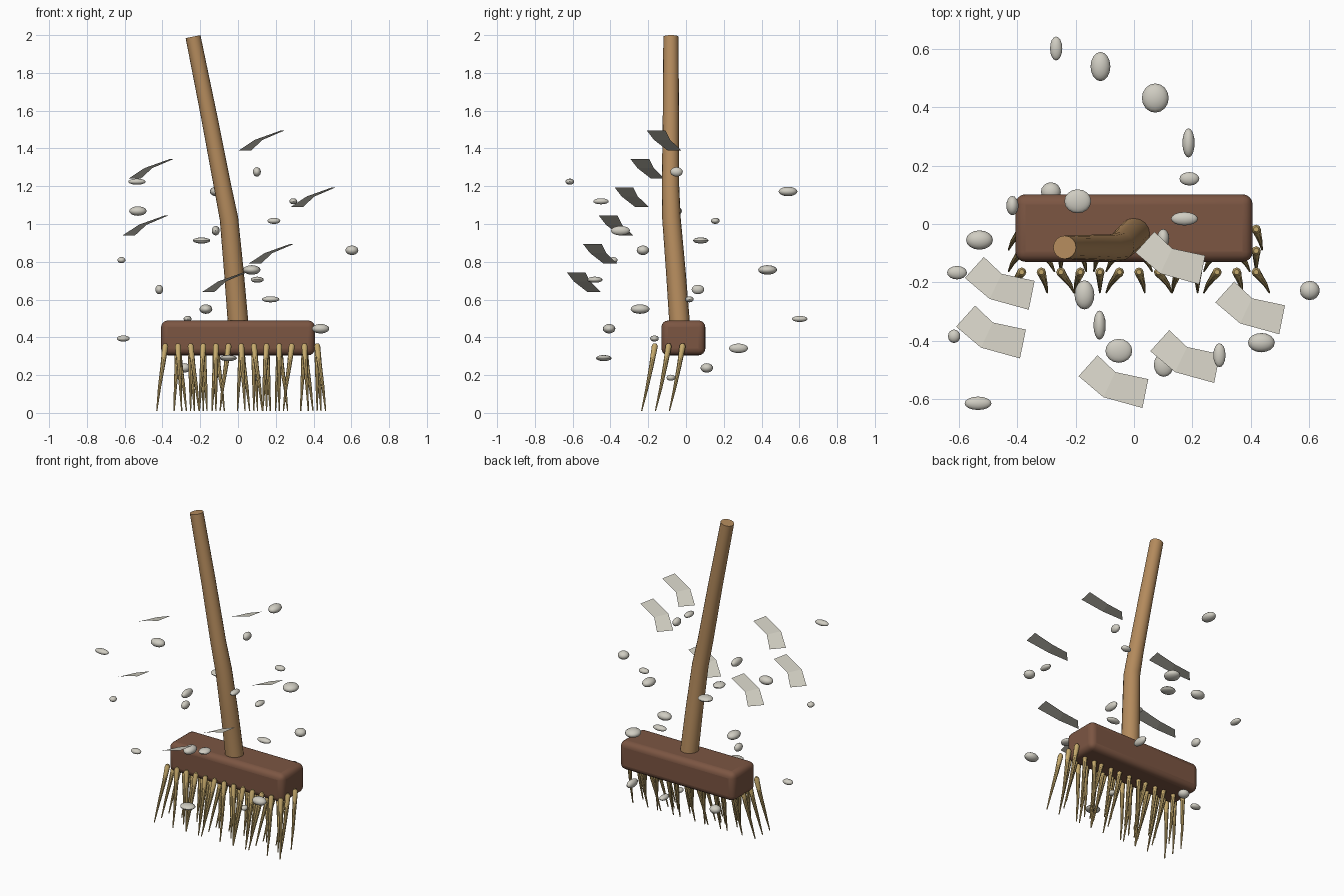
import bpy
import bmesh
import math
from mathutils import Vector

cube = bpy.data.objects.get("Cube")
if cube:
    bpy.data.objects.remove(cube, do_unlink=True)


def material(name, rgb):
    mat = bpy.data.materials.new(name)
    mat.use_nodes = True
    mat.diffuse_color = (*rgb, 1)
    node = next(n for n in mat.node_tree.nodes if n.type == 'BSDF_PRINCIPLED')
    node.inputs["Base Color"].default_value = (*rgb, 1)
    return mat


handle_wood = material("handle wood", (0.46, 0.26, 0.11))
head_wood = material("dark brown wood", (0.2, 0.092, 0.055))
straw = material("straw", (0.56, 0.4, 0.15))
pebble_grey = material("pale grey", (0.63, 0.61, 0.54))
flake_grey = material("pale flake", (0.65, 0.63, 0.55))


def add_object(name, bm, mat, smooth=True):
    mesh = bpy.data.meshes.new(name)
    bm.normal_update()
    bm.to_mesh(mesh)
    bm.free()
    mesh.materials.append(mat)
    obj = bpy.data.objects.new(name, mesh)
    bpy.context.collection.objects.link(obj)
    if smooth:
        bpy.ops.object.select_all(action='DESELECT')
        obj.select_set(True)
        bpy.context.view_layer.objects.active = obj
        bpy.ops.object.shade_smooth_by_angle(angle=math.radians(40))
    return obj


def add_tube(bm, points, radii, sides):
    """Sweep a circle of changing radius along a path and cap both ends."""
    points = [Vector(p) for p in points]
    rings = []
    last = len(points) - 1
    for k, (p, r) in enumerate(zip(points, radii)):
        along = (points[min(k + 1, last)] - points[max(k - 1, 0)]).normalized()
        u = Vector((0, 1, 0)).cross(along).normalized()
        v = along.cross(u)
        angles = [math.tau * s / sides for s in range(sides)]
        rings.append([bm.verts.new(p + r * (u * math.cos(a) + v * math.sin(a)))
                      for a in angles])
    for low, high in zip(rings, rings[1:]):
        for s in range(sides):
            t = (s + 1) % sides
            bm.faces.new((low[s], low[t], high[t], high[s]))
    bm.faces.new(rings[0][::-1])
    bm.faces.new(rings[-1])


# Handle: bent, tapering pole
bm = bmesh.new()
add_tube(bm,
         [(0.005, -0.03, 0.42), (-0.022, -0.054, 0.75), (-0.048, -0.077, 1.03),
          (-0.082, -0.082, 1.2), (-0.155, -0.08, 1.58), (-0.238, -0.08, 1.992)],
         [0.055, 0.052, 0.049, 0.046, 0.043, 0.04], 16)
add_object("handle", bm, handle_wood)

# Head: rounded block
bm = bmesh.new()
bmesh.ops.create_cube(bm, size=1)
bmesh.ops.scale(bm, vec=(0.814, 0.232, 0.184), verts=bm.verts)
bmesh.ops.translate(bm, vec=(0, -0.014, 0.397), verts=bm.verts)
head = add_object("head_block", bm, head_wood)
bevel = head.modifiers.new("rounded edges", 'BEVEL')
bevel.width = 0.035
bevel.segments = 4

# Bristles: three rows of curved, pointed straws leaning to either side
leans = (-0.045, 0.02, 0.045, -0.02, 0)
for row, y in enumerate((-0.165, -0.092, -0.018)):
    bm = bmesh.new()
    for i in range(13):
        x = -0.385 + 0.067 * i
        lean = leans[i * (row + 1) % 5]
        add_tube(bm,
                 [(x + lean, y - 0.07, 0.01),
                  (x + lean * 0.7, y - 0.042, 0.13),
                  (x + lean * 0.3, y - 0.018, 0.25),
                  (x, y, 0.355),
                  (x, y, 0.367)],
                 [0.003, 0.008, 0.012, 0.016, 0.009], 8)
    add_object(f"bristle_row_{row + 1}", bm, straw)

# Flakes: bent strips drifting in front, each a step lower than the last
outline = [(0, 0, 0), (-0.065, -0.072, 0), (0.02, -0.144, 0.056),
           (0.154, -0.181, 0.104), (0.174, -0.082, 0.104), (0.061, -0.058, 0.056)]
flake_spots = [(0.07, -0.026), (-0.515, -0.113), (0.344, -0.197),
               (-0.545, -0.28), (0.121, -0.364), (-0.125, -0.45)]
for i, (x, y) in enumerate(flake_spots):
    bm = bmesh.new()
    base = Vector((x, y, 1.39 - 0.15 * i))
    a, b, d, f, e, c = [bm.verts.new(base + Vector(p)) for p in outline]
    bm.faces.new((a, b, d, c))
    bm.faces.new((c, d, f, e))
    add_object(f"flake_{i + 1}", bm, flake_grey, smooth=False)

# Pebbles: flattened ellipsoids scattered around, sizes repeating in cycles
pebble_spots = [
    (0.1, -0.05), (-0.535, -0.615), (-0.115, 0.54), (0.293, -0.45),
    (-0.53, -0.055), (0.19, 0.155), (-0.118, -0.347), (-0.193, 0.078),
    (0.603, -0.228), (-0.617, -0.385), (0.073, 0.432), (0.102, -0.483),
    (-0.417, 0.063), (0.173, 0.018), (-0.17, -0.243), (-0.267, 0.602),
    (0.437, -0.407), (-0.607, -0.167), (0.187, 0.278), (-0.052, -0.435),
    (-0.285, 0.11), (0.1, -0.08)]
widths = (0.021, 0.046, 0.034)
depths = (0.033, 0.023, 0.05, 0.041)
heights = (0.025, 0.016)
for i, (x, y) in enumerate(pebble_spots):
    bm = bmesh.new()
    bmesh.ops.create_uvsphere(bm, u_segments=16, v_segments=10, radius=1)
    size = (widths[i % 3], depths[i % 4], heights[i % 2])
    bmesh.ops.scale(bm, vec=size, verts=bm.verts)
    bmesh.ops.translate(bm, vec=(x, y, 1.276 - 0.0519 * i), verts=bm.verts)
    add_object(f"pebble_{i + 1}", bm, pebble_grey)
